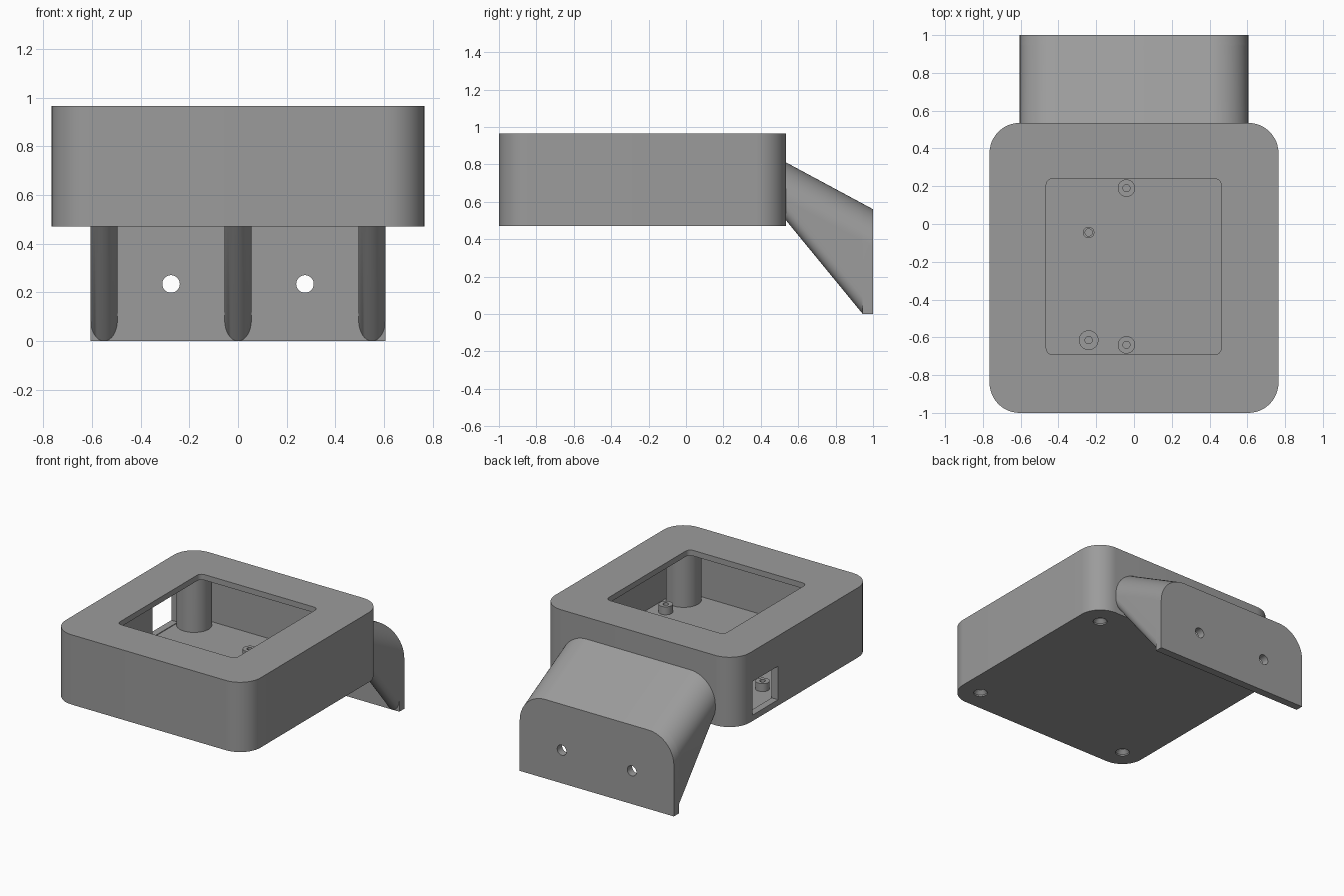
import bpy, bmesh, math
from mathutils import Vector

if "Cube" in bpy.data.objects:
    bpy.data.objects.remove(bpy.data.objects["Cube"])

grey = bpy.data.materials.new("mid_grey")
grey.diffuse_color = (0.33, 0.33, 0.33, 1)
grey.use_nodes = True
grey.node_tree.nodes["Principled BSDF"].inputs["Base Color"].default_value = grey.diffuse_color


def finish(name, bm):
    bmesh.ops.recalc_face_normals(bm, faces=bm.faces)
    me = bpy.data.meshes.new(name)
    bm.to_mesh(me)
    bm.free()
    ob = bpy.data.objects.new(name, me)
    bpy.context.collection.objects.link(ob)
    me.materials.append(grey)
    return ob


def loft(name, rings):
    """Closed solid through equal-length rings of points."""
    bm = bmesh.new()
    vr = [[bm.verts.new(p) for p in r] for r in rings]
    n = len(vr[0])
    for a, b in zip(vr, vr[1:]):
        for i in range(n):
            j = (i + 1) % n
            bm.faces.new((a[i], a[j], b[j], b[i]))
    bm.faces.new(vr[0][::-1])
    bm.faces.new(vr[-1])
    return finish(name, bm)


def rounded_block(name, x0, x1, y0, y1, z0, z1, r, seg=12):
    pts = []
    for cx, cy, a0 in ((x1 - r, y1 - r, 0), (x0 + r, y1 - r, 90),
                       (x0 + r, y0 + r, 180), (x1 - r, y0 + r, 270)):
        for i in range(seg + 1):
            a = math.radians(a0 + 90 * i / seg)
            pts.append((cx + r * math.cos(a), cy + r * math.sin(a)))
    return loft(name, [[(x, y, z) for x, y in pts] for z in (z0, z1)])


def block(name, x0, x1, y0, y1, z0, z1):
    return loft(name, [[(x0, y0, z), (x1, y0, z), (x1, y1, z), (x0, y1, z)]
                       for z in (z0, z1)])


def turned(name, x, y, rz, n=32):
    """Vertical turned solid from (radius, z) pairs."""
    return loft(name, [[(x + r * math.cos(2 * math.pi * i / n),
                         y + r * math.sin(2 * math.pi * i / n), z)
                        for i in range(n)] for r, z in rz])


def boolean(ob, tool, op='DIFFERENCE'):
    m = ob.modifiers.new("cut", 'BOOLEAN')
    m.object, m.operation, m.solver = tool, op, 'EXACT'
    bpy.context.view_layer.update()
    dg = bpy.context.evaluated_depsgraph_get()
    me = bpy.data.meshes.new_from_object(ob.evaluated_get(dg))
    ob.modifiers.clear()
    ob.data = me
    bpy.data.objects.remove(tool)


# Case shell: hollow box with a window in the lid
case = rounded_block("case", -0.765, 0.765, -1, 0.535, 0.47, 0.965, 0.16)
boolean(case, rounded_block("cavity", -0.715, 0.715, -0.95, 0.485, 0.507, 0.925, 0.11))
boolean(case, rounded_block("window", -0.465, 0.462, -0.692, 0.24, 0.9, 1.0, 0.035, 6))

# Corner screw pillars with countersunk holes from below
corners = [(sx * 0.61, y) for sx in (-1, 1) for y in (0.38, -0.845)]
for x, y in corners:
    boolean(case, turned("pillar", x, y, [(0.115, 0.49), (0.115, 0.94)]), 'UNION')
for x, y in corners:
    boolean(case, turned("screw_hole", x, y, [(0.046, 0.46), (0.046, 0.48), (0.022, 0.505),
                                              (0.022, 0.75)]))
# Cable opening in the left wall
boolean(case, block("cable_opening", -0.8, -0.69, 0.06, 0.345, 0.512, 0.75))

# Board standoffs on the case floor
spots = [(-0.24, -0.045, 0.03), (-0.04, 0.19, 0.046), (-0.24, -0.615, 0.052),
         (-0.04, -0.64, 0.046), (-0.58, -0.03, 0.046), (0.6, -0.63, 0.046)]
standoffs = []
for x, y, r in spots:
    s = turned("standoff", x, y, [(r, 0.5), (r, 0.563)])
    boolean(s, turned("bore", x, y, [(0.019, 0.515), (0.019, 0.6)], 20))
    standoffs.append(s)

# Wall bracket, an arch section sheared upwards towards the case
SHEAR = 0.538
W, R, TOP = 0.605, 0.2, 0.56


def rise(y):
    return SHEAR * (1 - y)


def arch(name, y0, y1, bottom):
    pts = [(-W, None), (W, None)]
    for sx, a0 in ((1, 0), (-1, 90)):
        for i in range(15):
            a = math.radians(a0 + 90 * i / 14)
            pts.append((sx * (W - R) + R * math.cos(a), TOP - R + R * math.sin(a)))
    return loft(name, [[(x, y, bottom if z is None else z + rise(y)) for x, z in pts]
                       for y in (y0, y1)])


def slope(y):
    return 1.22 * (0.945 - y)


# Mounting plate with two screw holes
plate = arch("mounting_plate", 0.945, 1.0, 0.0)
for sx in (-1, 1):
    hole = [[(sx * 0.275 + 0.036 * math.cos(t * math.pi / 16), y,
              0.235 + 0.036 * math.sin(t * math.pi / 16)) for t in range(32)]
            for y in (0.8, 1.1)]
    boolean(plate, loft("plate_hole", hole))

# Bracket hood: underside trimmed along the slope, two pockets
DROP = 0.055 * math.hypot(1, 1.22)
hood = arch("bracket_hood", 0.51, 0.95, 0.0)
bm = bmesh.new()
bm.from_mesh(hood.data)
cut = bmesh.ops.bisect_plane(bm, geom=bm.verts[:] + bm.edges[:] + bm.faces[:],
                             plane_co=Vector((0, 0.945, DROP)),
                             plane_no=Vector((0, 1.22, 1)), clear_inner=True)
bmesh.ops.holes_fill(bm, edges=[e for e in bm.edges if e.is_boundary])
bmesh.ops.recalc_face_normals(bm, faces=bm.faces)
bm.to_mesh(hood.data)
bm.free()
for x0, x1 in ((-0.495, -0.055), (0.055, 0.495)):
    ring = [[(x, y, z) for x, z in ((x0, -0.2), (x1, -0.2), (x1, 0.47 + rise(y)),
                                    (x0, 0.47 + rise(y)))] for y in (0.4, 0.97)]
    boolean(hood, loft("pocket", ring))

# Three ribs with round noses running down the slope
for name, cx in (("left_rib", -0.55), ("middle_rib", 0), ("right_rib", 0.55)):
    rings = []
    for i in range(17):
        a = math.pi * i / 16
        lift = DROP * (1 - math.sin(a))
        rings.append([(cx - 0.055 * math.cos(a), y, z) for y, z in (
            (0.52, slope(0.52) + lift), (0.945, lift), (0.96, lift),
            (0.96, 0.34 + rise(0.96)), (0.52, 0.34 + rise(0.52)))])
    rib = loft(name, rings)
    # Trim the rib where it would hang under the case
    boolean(rib, block("trim", -1, 1, 0.3, 0.535, 0.0, 0.475))

for ob in bpy.context.scene.objects:
    ob.select_set(True)
bpy.context.view_layer.objects.active = case
bpy.ops.object.shade_smooth_by_angle(angle=math.radians(30))
